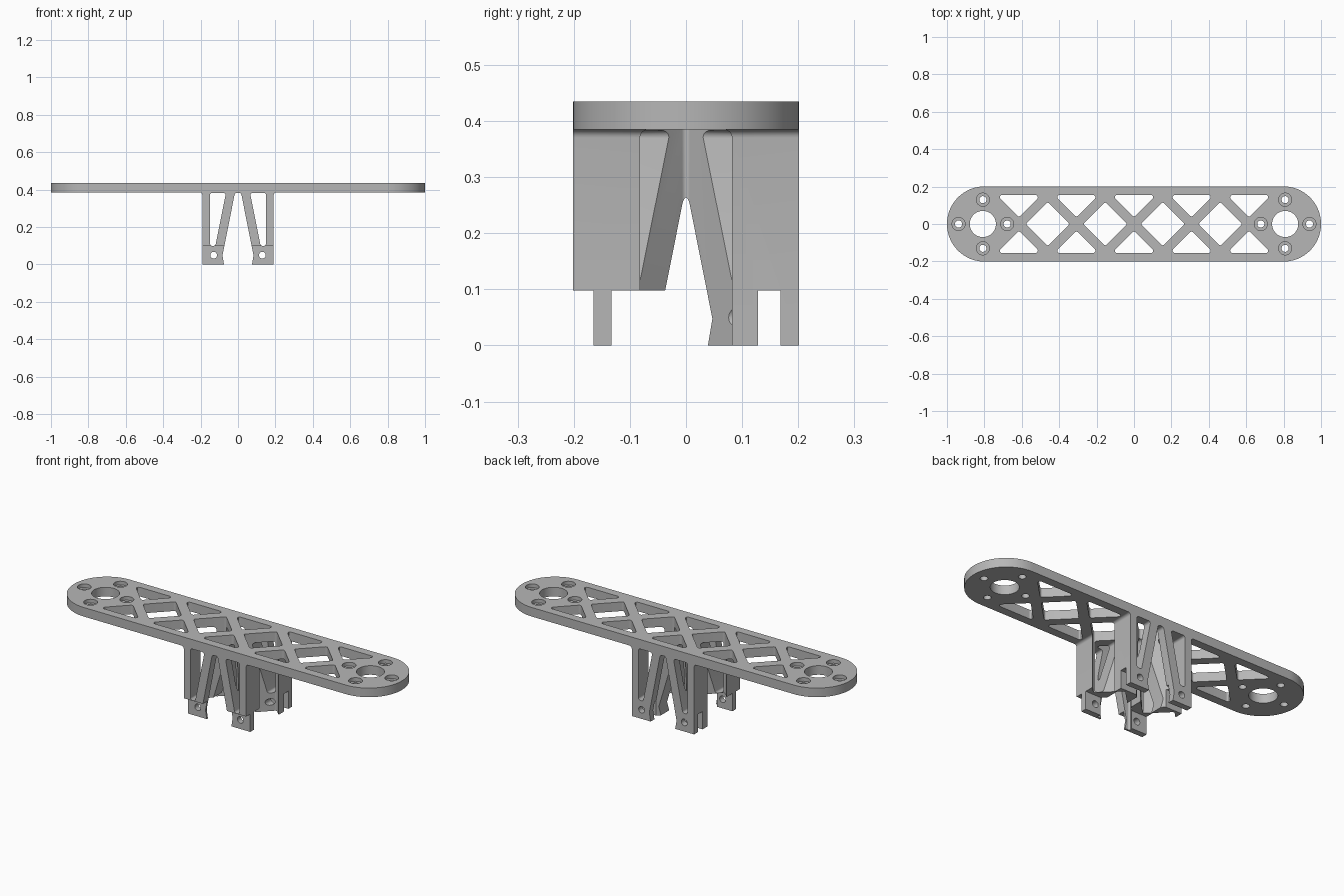
import bpy, bmesh, math
from mathutils import Vector

old = bpy.data.objects.get("Cube")
if old:
    bpy.data.objects.remove(old, do_unlink=True)

grey = bpy.data.materials.new("light grey")
COLOUR = (0.47, 0.47, 0.47, 1)
grey.use_nodes = True
grey.diffuse_color = COLOUR
grey.node_tree.nodes["Principled BSDF"].inputs["Base Color"].default_value = COLOUR


def rounded(points, r, steps=6):
    """Fillet every corner of a convex 2D outline."""
    out = []
    pts = [Vector(p) for p in points]
    for i, p in enumerate(pts):
        a = (pts[i - 1] - p).normalized()
        b = (pts[(i + 1) % len(pts)] - p).normalized()
        half = a.angle(b) / 2
        centre = p + (a + b).normalized() * (r / math.sin(half))
        start = p + a * (r / math.tan(half)) - centre
        end = p + b * (r / math.tan(half)) - centre
        for k in range(steps + 1):
            mix = start.lerp(end, k / steps)
            out.append(centre + mix.normalized() * r)
    return out


def circle(x, y, r, n=48):
    return [(x + r * math.cos(math.tau * i / n), y + r * math.sin(math.tau * i / n))
            for i in range(n)]


def prism(name, outline, lo, hi, axis="z"):
    """Extrude an outline: xy along z, or xz along y."""
    place = (lambda u, v, w: (u, v, w)) if axis == "z" else (lambda u, v, w: (u, w, v))
    bm = bmesh.new()
    face = bm.faces.new([bm.verts.new(place(u, v, lo)) for u, v in outline])
    ext = bmesh.ops.extrude_face_region(bm, geom=[face])
    move = Vector(place(0, 0, hi - lo))
    bmesh.ops.translate(bm, vec=move,
                        verts=[g for g in ext["geom"] if isinstance(g, bmesh.types.BMVert)])
    bmesh.ops.recalc_face_normals(bm, faces=bm.faces)
    mesh = bpy.data.meshes.new(name)
    bm.to_mesh(mesh)
    bm.free()
    mesh.materials.append(grey)
    obj = bpy.data.objects.new(name, mesh)
    bpy.context.collection.objects.link(obj)
    return obj


def cut(target, outline, lo, hi, axis="z"):
    cutter = prism("cutter", outline, lo, hi, axis)
    cutter.hide_render = True
    mod = target.modifiers.new("cut", "BOOLEAN")
    mod.operation, mod.solver, mod.object = "DIFFERENCE", "EXACT", cutter
    bpy.context.view_layer.objects.active = target
    bpy.ops.object.modifier_apply(modifier=mod.name)
    bpy.data.objects.remove(cutter, do_unlink=True)


def mirror_x(points):
    return [(-x, y) for x, y in points]


TOP, UNDER, HALF, PITCH = 0.435, 0.385, 0.201, 0.308


def diamond(x):
    s = 0.118
    return rounded([(x - s, 0), (x, -s), (x + s, 0), (x, s)], 0.01)


def triangle(x, side):
    return rounded([(x - 0.119, side * 0.155), (x, side * 0.036),
                    (x + 0.119, side * 0.155)], 0.012)


# Long plate with round ends
ends = []
for sign in (1, -1):
    for i in range(41):
        a = math.pi * (i / 40 - 0.5)
        ends.append((sign * (1 - HALF + HALF * math.cos(a)), sign * HALF * math.sin(a)))
plate = prism("plate", ends, UNDER, TOP)

# Lattice openings
for i in range(-2, 3):
    for side in (-1, 1):
        cut(plate, triangle(i * PITCH, side), 0.3, 0.5)
for i in (-1.5, -0.5, 0.5, 1.5):
    cut(plate, diamond(i * PITCH), 0.3, 0.5)

# Round opening and four counterbored screw holes at each end
for sign in (-1, 1):
    cx = sign * 0.808
    cut(plate, circle(cx, 0, 0.07), 0.3, 0.5)
    for k in range(4):
        hx = cx + 0.13 * math.cos(k * math.pi / 2)
        hy = 0.13 * math.sin(k * math.pi / 2)
        cut(plate, circle(hx, hy, 0.035, 32), TOP - 0.02, 0.5)
        cut(plate, circle(hx, hy, 0.019, 32), 0.3, 0.5)

# Bracket block, flared where it meets the plate
flare = [(0.19 + 0.015 * (1 - math.cos(t)), UNDER - 0.015 + 0.015 * math.sin(t))
         for t in [i * math.pi / 12 for i in range(7)]]
right = [(0.19, 0)] + flare
bracket = prism("bracket", right + mirror_x(right)[::-1], -HALF, HALF, "y")

# Lattice continues down through the bracket
for i in (-0.5, 0.5):
    cut(bracket, diamond(i * PITCH), -0.1, 0.5)
for side in (-1, 1):
    cut(bracket, triangle(0, side), -0.1, 0.5)

# Tapered openings between and inside the legs, and cross bolt holes
crown = UNDER - 0.002
arch = rounded([(-0.1, -0.03), (0.1, -0.03), (0.0165, crown), (-0.0165, crown)], 0.014)
centre = [(-0.075, -0.01), (0.075, -0.01), (0.075, 0), (0.083, 0.048)]
centre += [p for p in arch if p[1] > 0.1] + [(-0.083, 0.048), (-0.075, 0)]
cut(bracket, centre, -0.3, 0.3, "y")
slot = rounded([(0.121, 0.1), (0.15, 0.1), (0.15, crown), (0.064, crown)], 0.0115)
bolt = circle(0.13, 0.05, 0.018, 32)
for shape in (slot, mirror_x(slot), bolt, mirror_x(bolt)):
    cut(bracket, shape, -0.3, 0.3, "y")

# Feet: single front tab, slotted back foot
gap = [(-0.3, -0.1), (0.3, -0.1), (0.3, 0.098), (-0.3, 0.098)]
for lo, hi in ((-0.3, -0.165), (-0.133, 0.0), (0.128, 0.168)):
    cut(bracket, gap, lo, hi, "y")

# Smooth the rounded walls, keep edges crisp
for obj in (plate, bracket):
    bpy.ops.object.select_all(action="DESELECT")
    obj.select_set(True)
    bpy.context.view_layer.objects.active = obj
    bpy.ops.object.shade_smooth_by_angle(angle=math.radians(30))
